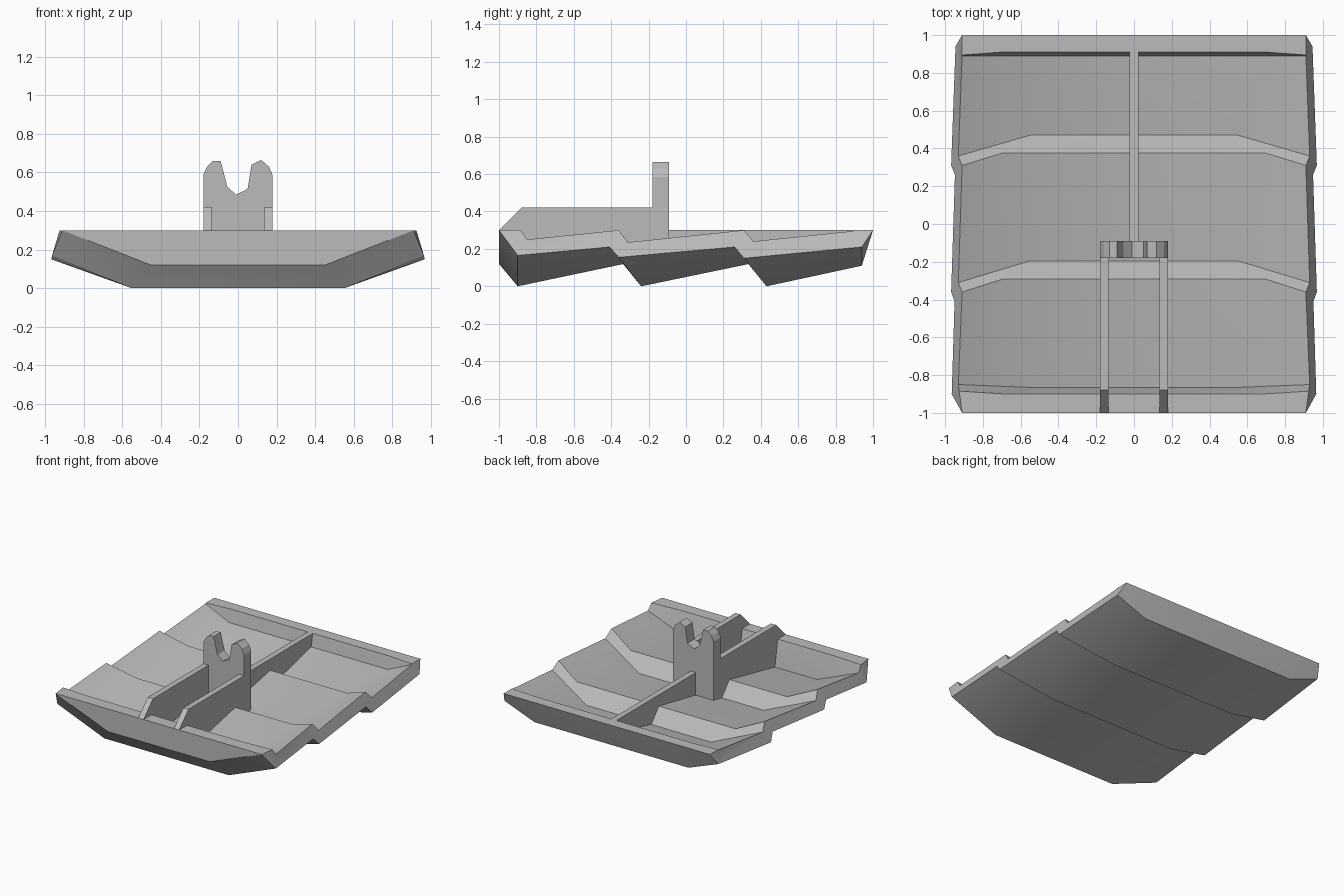
import bpy, bmesh, math

if "Cube" in bpy.data.objects:
    bpy.data.objects.remove(bpy.data.objects["Cube"], do_unlink=True)

grey = bpy.data.materials.new("plain_grey")
grey.use_nodes = True
grey.diffuse_color = (0.5, 0.5, 0.5, 1)
grey.node_tree.nodes["Principled BSDF"].inputs["Base Color"].default_value = (0.5, 0.5, 0.5, 1)


def finish(name, bm):
    bmesh.ops.remove_doubles(bm, verts=bm.verts, dist=0.0005)
    bmesh.ops.recalc_face_normals(bm, faces=bm.faces)
    mesh = bpy.data.meshes.new(name)
    bm.to_mesh(mesh)
    bm.free()
    mesh.materials.append(grey)
    obj = bpy.data.objects.new(name, mesh)
    bpy.context.collection.objects.link(obj)
    return obj


def plate(name, outline, axis, start, end):
    """Extrude a 2D outline along x (y-z outline) or y (x-z outline)."""
    bm = bmesh.new()
    place = (lambda p, d: (d, p[0], p[1])) if axis == "x" else (lambda p, d: (p[0], d, p[1]))
    low = [bm.verts.new(place(p, start)) for p in outline]
    high = [bm.verts.new(place(p, end)) for p in outline]
    bm.faces.new(low)
    bm.faces.new(high)
    n = len(outline)
    for i in range(n):
        j = (i + 1) % n
        bm.faces.new((low[i], low[j], high[j], high[i]))
    return finish(name, bm)


# Hull rows, front to back: edge x, edge y, edge z, knee x, middle y, middle z
upper = [
    (.91, -1, .30, .45, -1, .30),
    (.925, -.885, .30, .68, -.90, .30),
    (.93, -.85, .25, .55, -.865, .09),
    (.91, -.36, .30, .69, -.29, .21),
    (.93, -.31, .235, .55, -.195, .10),
    (.91, .31, .30, .70, .375, .21),
    (.93, .36, .24, .55, .47, .10),
    (.91, .89, .295, .70, .89, .20),
    (.91, .895, .30, .70, .91, .30),
    (.91, 1, .30, .56, 1, .30),
]
lower = [
    (.91, -1, .30, .45, -1, .12),
    (.965, -.90, .165, .55, -.90, 0),
    (.965, -.90, .165, .55, -.90, 0),
    (.95, -.41, .21, .70, -.33, .12),
    (.968, -.36, .155, .55, -.24, 0),
    (.948, .26, .21, .70, .34, .12),
    (.968, .31, .15, .55, .43, 0),
    (.945, .94, .21, .68, .94, .11),
    (.945, .94, .21, .68, .94, .11),
    (.91, 1, .30, .56, 1, .30),
]

# Stepped hull shell
bm = bmesh.new()


def make_rows(rows):
    return [[bm.verts.new(p) for p in ((-ex, ey, ez), (-kx, my, mz), (kx, my, mz), (ex, ey, ez))]
            for ex, ey, ez, kx, my, mz in rows]


top, bottom = make_rows(upper), make_rows(lower)
for i in range(len(top) - 1):
    for skin in (top, bottom):
        for k in range(3):
            bm.faces.new((skin[i][k], skin[i][k + 1], skin[i + 1][k + 1], skin[i + 1][k]))
    for k in (0, 3):
        bm.faces.new((top[i][k], top[i + 1][k], bottom[i + 1][k], bottom[i][k]))
for r in (0, -1):
    for k in range(3):
        bm.faces.new((top[r][k], top[r][k + 1], bottom[r][k + 1], bottom[r][k]))
bmesh.ops.remove_doubles(bm, verts=bm.verts, dist=0.0005)
bmesh.ops.dissolve_degenerate(bm, edges=bm.edges, dist=0.0005)
hull = finish("hull", bm)
bpy.ops.object.select_all(action="DESELECT")
hull.select_set(True)
bpy.context.view_layer.objects.active = hull
bpy.ops.object.shade_smooth_by_angle(angle=math.radians(24))

# Pair of front ribs running back to the post
rib = [(-1, .30), (-.88, .42), (-.18, .42), (-.18, .06), (-.24, .05), (-.33, .16), (-.88, .05), (-.95, .15)]
for name, x in (("rib_right", -.157), ("rib_left", .157)):
    plate(name, rib, "x", x - .023, x + .023)

# Centre rib running to the back rim
plate("centre_rib", [(-.10, .30), (.92, .30), (.92, .15), (.43, .05), (.34, .16), (-.10, .06)], "x", -.023, .023)

# Notched upright post
post = [(-.18, .05), (-.18, .59), (-.16, .63), (-.13, .66), (-.09, .66), (-.055, .525), (-.01, .485),
        (.05, .515), (.07, .64), (.12, .665), (.16, .63), (.18, .585), (.18, .05)]
plate("notched_post", post, "y", -.18, -.09)
